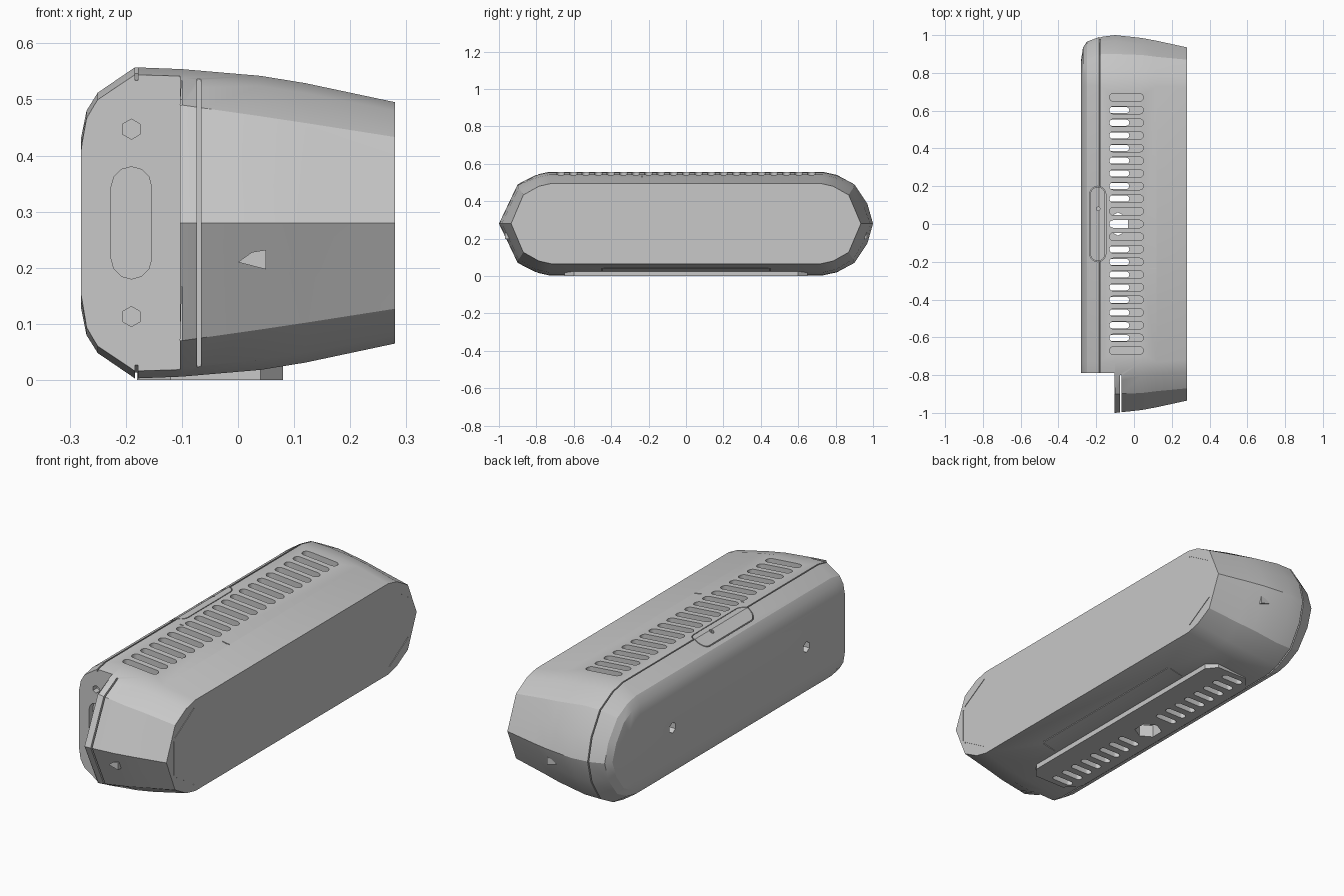
import bpy, bmesh, math
from mathutils import Vector

cube = bpy.data.objects.get("Cube")
if cube:
    bpy.data.objects.remove(cube)

MID = 0.28  # height of the mid plane
TONE = (0.58, 0.58, 0.58, 1)

grey = bpy.data.materials.new("plain grey")
grey.use_nodes = True
grey.diffuse_color = TONE
grey.node_tree.nodes["Principled BSDF"].inputs["Base Color"].default_value = TONE


def to_object(name, bm):
    bmesh.ops.recalc_face_normals(bm, faces=bm.faces)
    mesh = bpy.data.meshes.new(name)
    bm.to_mesh(mesh)
    bm.free()
    obj = bpy.data.objects.new(name, mesh)
    bpy.context.collection.objects.link(obj)
    return obj


def bridge(bm, a, b):
    for i in range(len(a)):
        j = (i + 1) % len(a)
        bm.faces.new((a[i], a[j], b[j], b[i]))


def prism(bm, outline, axis, lo, hi):
    """Extrude a flat outline along an axis."""
    def place(p, w):
        u, v = p
        return {"x": (w, u, v), "y": (u, w, v), "z": (u, v, w)}[axis]
    a = [bm.verts.new(place(p, lo)) for p in outline]
    b = [bm.verts.new(place(p, hi)) for p in outline]
    bm.faces.new(a)
    bm.faces.new(b[::-1])
    bridge(bm, a, b)


def rect(u0, u1, v0, v1):
    return [(u0, v0), (u1, v0), (u1, v1), (u0, v1)]


def ngon(u, v, r, n=6):
    return [(u + r * math.sin(math.tau * i / n), v + r * math.cos(math.tau * i / n)) for i in range(n)]


def stadium(u, v, half_u, half_v, n=6):
    """Oblong with round ends on its longer direction."""
    r = min(half_u, half_v)
    pts = []
    for k, (su, sv) in enumerate(((1, 1), (-1, 1), (-1, -1), (1, -1))):
        for i in range(n + 1):
            t = math.pi / 2 * (k + i / n)
            p = (u + su * (half_u - r) + r * math.cos(t), v + sv * (half_v - r) + r * math.sin(t))
            if not pts or (Vector(p) - Vector(pts[-1])).length > 1e-4:
                pts.append(p)
    if (Vector(pts[0]) - Vector(pts[-1])).length < 1e-4:
        pts.pop()
    return pts


def strip(bm, p, q, width=0.005):
    """Thin square bar between two points, for cutting seams."""
    p, q = Vector(p), Vector(q)
    d = q - p
    rot = d.to_track_quat("Z", "Y").to_matrix()
    for v in bmesh.ops.create_cube(bm, size=1)["verts"]:
        c = v.co
        v.co = (p + q) / 2 + rot @ Vector((c.x * width, c.y * width, c.z * d.length))


def boolean(obj, cutter, operation="DIFFERENCE"):
    mod = obj.modifiers.new("cut", "BOOLEAN")
    mod.operation, mod.solver, mod.object = operation, "EXACT", cutter
    bpy.context.view_layer.objects.active = obj
    bpy.ops.object.modifier_apply(modifier=mod.name)


# x, end reach, corner y, corner half height, flat top reach, half height, far end bulge
SECTIONS = [
    (-0.280, 0.870, 0.82, 0.10, 0.74, 0.150, 0.010),
    (-0.270, 0.935, 0.85, 0.155, 0.73, 0.200, 0.015),
    (-0.250, 0.965, 0.87, 0.18, 0.73, 0.232, 0.020),
    (-0.184, 0.990, 0.90, 0.21, 0.73, 0.277, 0.020),
    (-0.100, 1.000, 0.90, 0.21, 0.73, 0.274, 0.020),
    (0.040, 0.985, 0.895, 0.19, 0.73, 0.262, 0.010),
    (0.120, 0.970, 0.885, 0.178, 0.73, 0.249, 0.005),
    (0.280, 0.935, 0.87, 0.153, 0.72, 0.215, 0.000),
]


def ring_points(reach, cy, ch, top, h, bulge):
    """Closed outline of one cross section, from the far tip over the top and back below."""
    sy, sh = top + 0.45 * (cy - top), ch + 0.75 * (h - ch)
    my = (reach + cy) / 2
    far = [(reach, 0), (my + bulge, ch / 2), (cy, ch), (sy, sh), (top, h)]
    near = [(-top, h), (-sy, sh), (-cy, ch), (-my, ch / 2), (-reach, 0)]
    half = far + near
    return [(y, MID + z) for y, z in half] + [(y, MID - z) for y, z in half[-2:0:-1]]


def shell(name, seam):
    rows = list(SECTIONS)
    if seam:  # narrow groove where the back cover meets the housing
        _, reach, cy, ch, top, h, bulge = SECTIONS[3]
        deep = (reach - 0.01, cy - 0.008, ch - 0.008, top, h - 0.01, bulge)
        rows[4:4] = [(-0.1835, *deep), (-0.1785, *deep), (-0.178, *SECTIONS[3][1:])]
    bm = bmesh.new()
    loops = [[bm.verts.new((r[0], y, z)) for y, z in ring_points(*r[1:])] for r in rows]
    for a, b in zip(loops, loops[1:]):
        bridge(bm, a, b)
    bm.faces.new(loops[0])
    bm.faces.new(loops[-1][::-1])
    return to_object(name, bm)


housing = shell("housing", True)
handle = shell("top_latch", False)

# Foot pad under the housing
bm = bmesh.new()
pad = [(-0.18, -0.58), (-0.12, -0.65), (0.04, -0.65), (0.08, -0.6)]
prism(bm, pad + [(x, -y) for x, y in pad[::-1]], "z", 0, 0.035)
foot_pad = to_object("foot_pad", bm)

# Corner notch and inner cavity
bm = bmesh.new()
prism(bm, rect(-0.4, -0.103, -1.2, -0.79), "z", -0.2, 0.8)
prism(bm, rect(-0.14, 0.2, -0.72, 0.72), "z", 0.06, 0.5)
hollow = to_object("hollow_cutter", bm)

# Bottom vents with a centre hole
bm = bmesh.new()
for side in (-1, 1):
    for i in range(2, 10):
        prism(bm, stadium(-0.08, side * i * 0.067, 0.055, 0.016), "z", -0.1, 0.1)
prism(bm, ngon(-0.085, 0, 0.062), "z", -0.1, 0.1)
bottom_vents = to_object("bottom_vent_cutter", bm)

# Top vents, mounting holes and seams
bm = bmesh.new()
for i in range(-10, 11):
    prism(bm, stadium(-0.04, i * 0.067, 0.09, 0.02), "z", 0.45, 0.7)
prism(bm, stadium(-0.192, 0, 0.043, 0.2), "z", 0.44, 0.7)
for side in (-1, 1):
    prism(bm, ngon(side * 0.5, MID, 0.025), "x", -0.4, -0.22)
    prism(bm, ngon(-0.19, MID + side * 0.167, 0.018), "y", -0.9, -0.76)
    for end in (-1, 1):
        strip(bm, (0.28, end * 0.87, MID + side * 0.095), (0.28, end * 0.73, MID + side * 0.18))
    strip(bm, (0.09, side * 0.45, 0.025), (0.16, side * 0.45, 0.04))
strip(bm, (0.28, -0.88, 0.2), (0.28, -0.88, 0.36))
strip(bm, (0.17, -0.44, 0.042), (0.17, 0.44, 0.042))
strip(bm, (-0.14, -0.235, 0.554), (0.12, -0.235, 0.529))
prism(bm, stadium(-0.19, MID, 0.036, 0.1, 3), "y", -0.9, -0.76)
prism(bm, rect(-0.073, -0.066, -1.2, -0.8), "z", -0.2, 0.8)
details = to_object("detail_cutter", bm)

# Latch outline and its pin hole
bm = bmesh.new()
prism(bm, stadium(-0.192, 0, 0.039, 0.196), "z", 0.45, 0.7)
latch_shape = to_object("latch_shape", bm)
bm = bmesh.new()
prism(bm, ngon(-0.19, 0.08, 0.01, 10), "z", 0.5, 0.7)
pin_hole = to_object("pin_hole_cutter", bm)

for cutter in (hollow, bottom_vents, details):
    boolean(housing, cutter)
boolean(foot_pad, bottom_vents)
boolean(handle, latch_shape, "INTERSECT")
boolean(handle, pin_hole)
for cutter in (hollow, bottom_vents, details, latch_shape, pin_hole):
    bpy.data.objects.remove(cutter)

# Small wedge bumps on the end panels
parts = [housing, foot_pad, handle]
for name, end in (("front_wedge", -1), ("rear_wedge", 1)):
    bm = bmesh.new()
    prism(bm, [(0.0, 0.21), (0.05, 0.197), (0.05, 0.232), (0.025, 0.228)], "y",
          end * 0.9, end * 0.968)
    parts.append(to_object(name, bm))

for obj in parts:
    obj.data.materials.clear()
    obj.data.materials.append(grey)
    bpy.ops.object.select_all(action="DESELECT")
    obj.select_set(True)
    bpy.context.view_layer.objects.active = obj
    bpy.ops.object.shade_smooth_by_angle(angle=math.radians(22))
